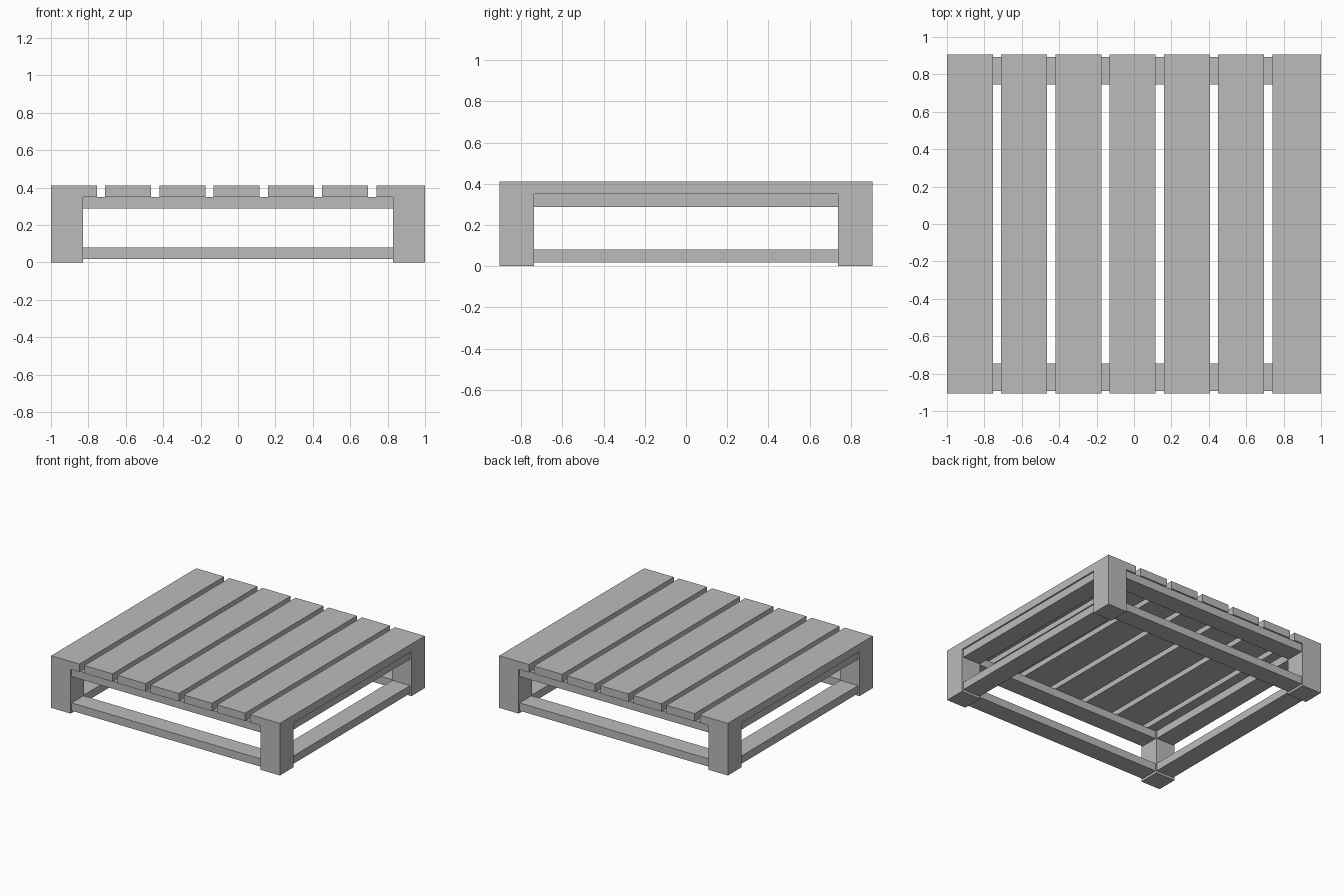
import bpy

cube = bpy.data.objects.get("Cube")
if cube:
    bpy.data.objects.remove(cube, do_unlink=True)

grey = bpy.data.materials.new("plain_grey")
grey.use_nodes = True
grey.diffuse_color = (0.5, 0.5, 0.5, 1)
grey.node_tree.nodes["Principled BSDF"].inputs["Base Color"].default_value = (0.5, 0.5, 0.5, 1)

HALF_X, HALF_Y = 1.0, 0.905
LEG_X, LEG_Y = 0.83, 0.738      # inner faces of the legs
DECK_Z, TOP_Z = 0.35, 0.412
INSET = 0.012                   # rails sit slightly behind the leg faces


def box(name, x, y, z):
    """Box spanning the given (low, high) range on each axis."""
    spans = (x, y, z)
    bpy.ops.mesh.primitive_cube_add(size=1, location=[(a + b) / 2 for a, b in spans])
    obj = bpy.context.object
    obj.name = name
    obj.scale = [b - a for a, b in spans]
    bpy.ops.object.transform_apply(location=False, rotation=False, scale=True)
    obj.data.materials.append(grey)
    return obj


def side_span(inner, outer, sign):
    return tuple(sorted((inner * sign, outer * sign)))


# Corner legs
for end, sy in (("front", -1), ("back", 1)):
    for side, sx in (("right", -1), ("left", 1)):
        box(f"{end}_{side}_leg", side_span(LEG_X, HALF_X, sx),
            side_span(LEG_Y, HALF_Y, sy), (0, DECK_Z))

# Upper and lower rails joining the legs
for level, z in (("lower", (0.018, 0.08)), ("upper", (0.288, DECK_Z))):
    for end, s in (("front", -1), ("back", 1)):
        box(f"{level}_{end}_rail", (-LEG_X, LEG_X),
            side_span(LEG_Y + 0.008, HALF_Y - INSET, s), z)
    for side, s in (("right", -1), ("left", 1)):
        box(f"{level}_{side}_rail", side_span(LEG_X + 0.004, HALF_X - INSET, s),
            (-LEG_Y, LEG_Y), z)

# Deck slats; the last one runs out to the leg face
PITCH, WIDTH, COUNT = 0.29, 0.246, 7
for i in range(COUNT):
    start = -HALF_X + i * PITCH
    stop = HALF_X if i == COUNT - 1 else start + WIDTH
    box(f"deck_slat_{i + 1}", (start, stop), (-HALF_Y, HALF_Y), (DECK_Z, TOP_Z))
